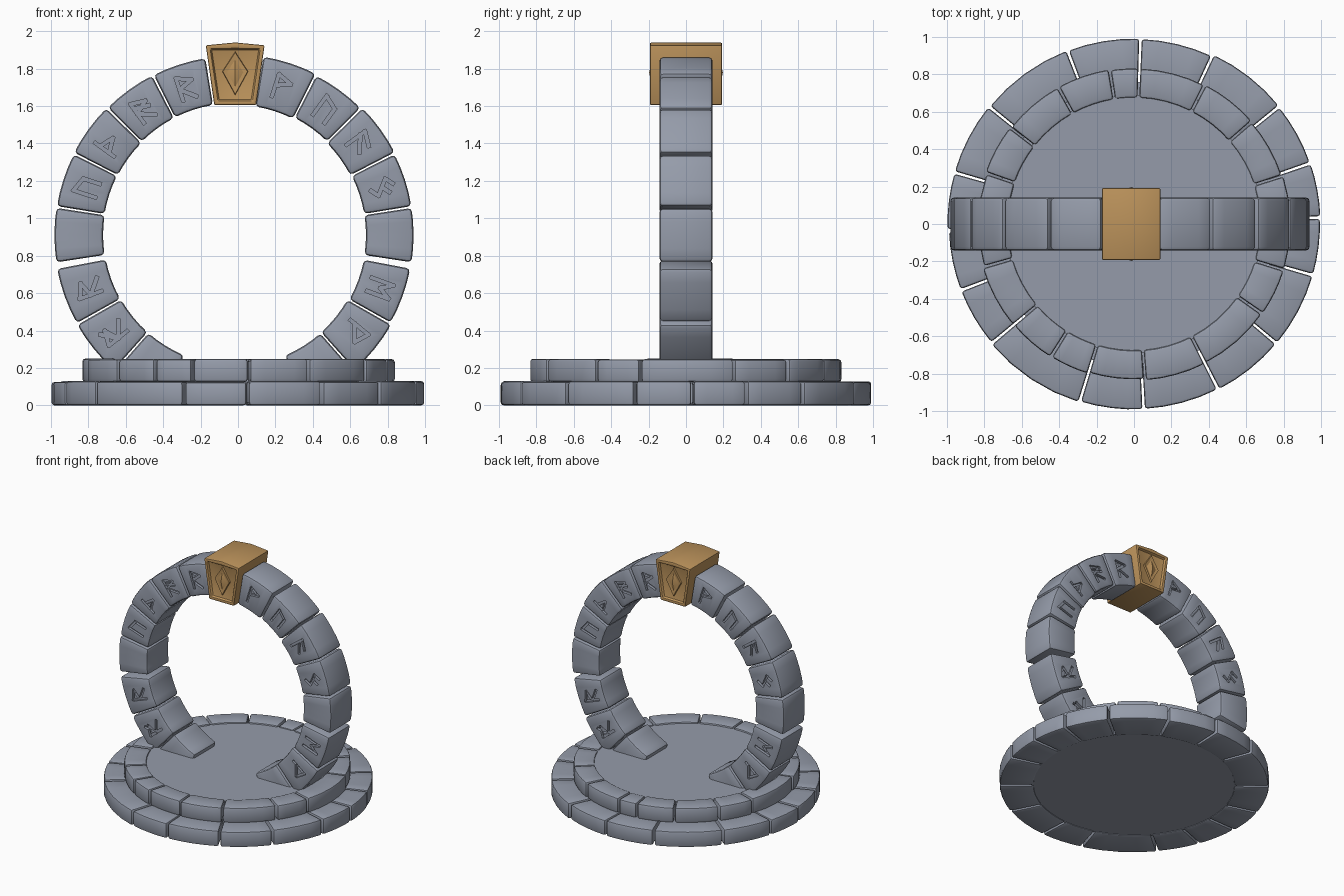
import bpy, bmesh, random
from math import sin, cos, radians
from mathutils import Vector

random.seed(4)
if "Cube" in bpy.data.objects:
    bpy.data.objects.remove(bpy.data.objects["Cube"])

CX, CZ = -0.02, 0.91          # centre of the upright ring
R_IN, R_OUT, HALF = 0.70, 0.963, 0.142
parts = []


def material(name, rgb):
    m = bpy.data.materials.new(name)
    m.use_nodes = True
    m.diffuse_color = (*rgb, 1)
    m.node_tree.nodes["Principled BSDF"].inputs["Base Color"].default_value = (*rgb, 1)
    return m


stone = material("grey stone", (0.30, 0.33, 0.40))
gold = material("aged gold", (0.50, 0.29, 0.105))


def finish(bm, name, mat, bevel=0.0, keep=True):
    bmesh.ops.recalc_face_normals(bm, faces=bm.faces)
    mesh = bpy.data.meshes.new(name)
    bm.to_mesh(mesh)
    bm.free()
    ob = bpy.data.objects.new(name, mesh)
    bpy.context.collection.objects.link(ob)
    mesh.materials.append(mat)
    if bevel:
        mod = ob.modifiers.new("worn edges", "BEVEL")
        mod.width, mod.segments = bevel, 2
        mod.limit_method, mod.angle_limit = "ANGLE", radians(35)
    if keep:
        parts.append(ob)
    return ob


def arc_block(name, a0, a1, r0, r1, h0, h1, upright=False, bevel=0.015):
    """Wedge of a ring, lying flat or standing upright."""
    bm = bmesh.new()
    steps = 4
    rows = []
    for i in range(steps + 1):
        a = radians(a0 + (a1 - a0) * i / steps)
        row = []
        for r, h in ((r0, h0), (r1, h0), (r1, h1), (r0, h1)):
            c, s = r * cos(a), r * sin(a)
            row.append(bm.verts.new((CX + c, h, CZ + s) if upright else (c, s, h)))
        rows.append(row)
    for p, q in zip(rows, rows[1:]):
        for k in range(4):
            bm.faces.new((p[k], p[k - 1], q[k - 1], q[k]))
    bm.faces.new(rows[0])
    bm.faces.new(rows[-1])
    return finish(bm, name, stone, bevel)


def tier(name, cuts, r0, r1, z0, z1):
    """Circle of paving blocks between the given joint angles."""
    for i, a in enumerate(cuts):
        b = cuts[(i + 1) % len(cuts)]
        b += 360 if b < a else 0
        arc_block(f"{name}_{i + 1}", a + 0.4, b - 0.4, r0,
                  r1 - random.uniform(0, 0.012), z0, z1 - random.uniform(0, 0.006))


def disc(name, radius, z0, z1):
    bm = bmesh.new()
    bmesh.ops.create_cone(bm, cap_ends=True, segments=64, radius1=radius,
                          radius2=radius, depth=z1 - z0)
    bmesh.ops.translate(bm, verts=bm.verts, vec=(0, 0, (z0 + z1) / 2))
    finish(bm, name, stone)


# Stepped round base
tier("lower_step", [2, 19, 39, 65, 88, 111, 141, 164, 182, 201, 220, 253, 273, 297, 320, 344],
     0.74, 1.0, 0, 0.13)
tier("upper_step", [18, 41, 63, 88, 99, 119, 142, 161, 196, 220, 238, 253, 274, 297, 325, 343],
     0.675, 0.842, 0.125, 0.25)
disc("base_core", 0.76, 0.008, 0.122)
disc("platform", 0.69, 0.1, 0.235)

# Carved signs: strokes join letters of a grid, a b c on top to m n o below
R, U, THORN = ("mafgo",), ("mafo",), ("ma", "dij")
SIGNS = {72: ("mafg",), 54: U, 36: ("ma", "af", "dl"), 18: ("bdhln", "fh"),
         -20: ("mahco",), -39: ("mafj",),
         108: R, 126: ("mafgo", "di"), 144: THORN, 162: U, 200: R, 219: ("mafgo", "gc")}


def grid_point(letter, angle):
    k = ord(letter) - ord("a")
    u, v = (k % 3 - 1) * 0.038, (2 - k // 3) * 0.031
    a = radians(angle)
    out, side = Vector((cos(a), 0, sin(a))), Vector((sin(a), 0, -cos(a)))
    return out * (0.83 + v) + side * u


def add_sign(bm, angle, face):
    """Add stroke boxes; face is 1 for the front and -1 for the back."""
    count = 0
    for stroke in SIGNS.get(angle, ()):
        for a, b in zip(stroke, stroke[1:]):
            p, q = grid_point(a, angle), grid_point(b, angle)
            d = (q - p).normalized()
            w = Vector((-d.z, 0, d.x)) * (0.009 + 0.0003 * count)
            p, q = p - d * 0.008, q + d * 0.008
            depth = -HALF + 0.02 + 0.0007 * count
            loops = []
            for y in (-HALF - 0.02, depth):
                loops.append([bm.verts.new((CX + face * c.x, face * y, CZ + c.z))
                              for c in (p + w, q + w, q - w, p - w)])
            lo, hi = loops
            new = [bm.faces.new(lo), bm.faces.new(hi[::-1])]
            new += [bm.faces.new((lo[k - 1], lo[k], hi[k], hi[k - 1])) for k in range(4)]
            bmesh.ops.recalc_face_normals(bm, faces=new)
            count += 1


# Upright ring of stones, mirrored about the keystone
cutters = []
for i, a in enumerate((72, 54, 36, 18, 0, -20, -39, -58)):
    half = 8.7 if a >= 0 else 9.2
    for label, mid in (("left", a), ("right", 180 - a)):
        grow = random.uniform(-0.006, 0.004)
        ob = arc_block(f"ring_stone_{label}_{i + 1}", mid - half, mid + half, R_IN - grow,
                       R_OUT + grow, -HALF, HALF, True, 0.02)
        if mid in SIGNS:
            bm = bmesh.new()
            add_sign(bm, mid, 1)
            add_sign(bm, 180 - mid, -1)
            cutter = finish(bm, f"sign_cutter_{label}_{i + 1}", stone, keep=False)
            cutter.hide_render = True
            cutters.append(cutter)
            cut = ob.modifiers.new("carved sign", "BOOLEAN")
            cut.operation, cut.object = "DIFFERENCE", cutter
            cut.solver, cut.use_self = "EXACT", True

# Gold keystone with a sunk panel on both faces
KEY_X, KEY_Y = -0.015, 0.193
bm = bmesh.new()
outline = [(-0.112, 1.605), (0.112, 1.605), (0.157, 1.925), (0, 1.94), (-0.157, 1.925)]
front = bm.faces.new([bm.verts.new((KEY_X + x, -KEY_Y, z)) for x, z in outline])
ext = bmesh.ops.extrude_face_region(bm, geom=[front], use_keep_orig=True)
bmesh.ops.translate(bm, vec=(0, 2 * KEY_Y, 0),
                    verts=[g for g in ext["geom"] if isinstance(g, bmesh.types.BMVert)])
bmesh.ops.recalc_face_normals(bm, faces=bm.faces)
caps = [f for f in bm.faces if abs(f.normal.y) > 0.9]
bmesh.ops.inset_individual(bm, faces=caps, thickness=0.032)
bmesh.ops.inset_individual(bm, faces=caps, thickness=0.006, depth=-0.02)
finish(bm, "keystone", gold, 0.008)

# Faceted diamond on each keystone face
for label, face in (("front", -1), ("back", 1)):
    bm = bmesh.new()
    rings = []
    for size, y in ((1, KEY_Y - 0.024), (0.94, KEY_Y - 0.008), (0.62, KEY_Y - 0.012)):
        rings.append([bm.verts.new((KEY_X + x * size, face * y, 1.775 + z * size))
                      for x, z in ((0, 0.118), (0.07, 0.01), (0, -0.118), (-0.07, 0.01))])
    for p, q in zip(rings, rings[1:]):
        for k in range(4):
            bm.faces.new((p[k - 1], p[k], q[k], q[k - 1]))
    tip = bm.verts.new((KEY_X, face * (KEY_Y + 0.004), 1.78))
    for k in range(4):
        bm.faces.new((rings[-1][k - 1], rings[-1][k], tip))
    bm.faces.new(rings[0])
    finish(bm, f"keystone_diamond_{label}", gold)

# Fix the modifiers, drop the cutters and set the shading
bpy.ops.object.select_all(action="DESELECT")
for ob in parts:
    ob.select_set(True)
bpy.context.view_layer.objects.active = parts[0]
bpy.ops.object.convert(target="MESH")
for cutter in cutters:
    bpy.data.objects.remove(cutter)
bpy.ops.object.shade_smooth_by_angle(angle=radians(25))
